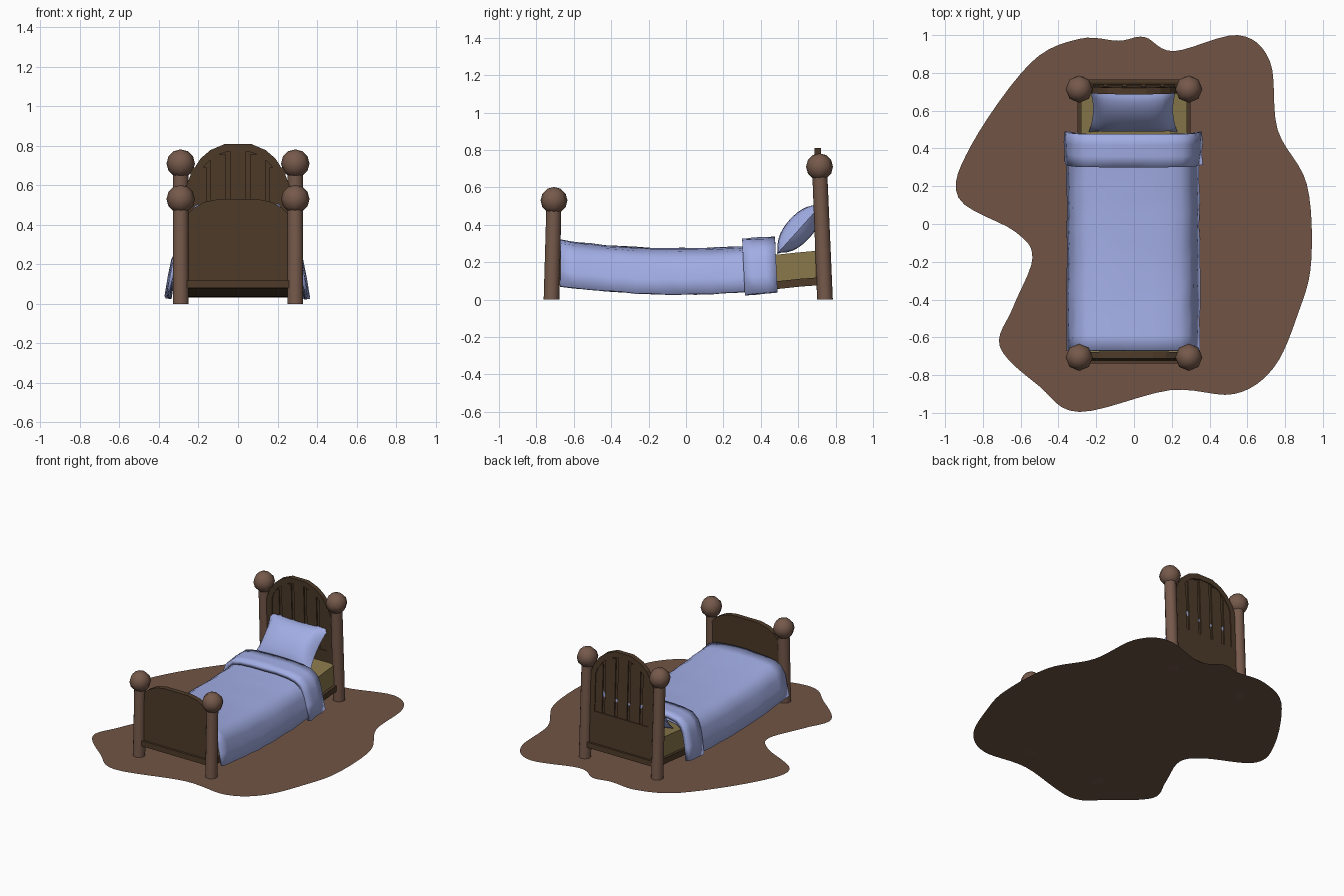
import bpy, bmesh, math, random
from mathutils import Vector

if "Cube" in bpy.data.objects:
    bpy.data.objects.remove(bpy.data.objects["Cube"])
random.seed(4)

def material(name, rgb):
    m = bpy.data.materials.new(name)
    m.diffuse_color = (*rgb, 1)
    m.use_nodes = True
    m.node_tree.nodes["Principled BSDF"].inputs["Base Color"].default_value = m.diffuse_color
    return m

WOOD = material("post_wood", (.18, .10, .07))
DARK = material("dark_wood", (.075, .043, .022))
RUG = material("rug_brown", (.165, .09, .06))
CLOTH = material("blue_cloth", (.36, .42, .78))
TAN = material("mattress_tan", (.25, .19, .07))

def finish(name, bm, mat, smooth=None, recalc=True):
    if recalc:
        bmesh.ops.recalc_face_normals(bm, faces=bm.faces)
    me = bpy.data.meshes.new(name)
    bm.to_mesh(me)
    bm.free()
    ob = bpy.data.objects.new(name, me)
    bpy.context.collection.objects.link(ob)
    me.materials.append(mat)
    if smooth:
        bpy.ops.object.select_all(action='DESELECT')
        ob.select_set(True)
        bpy.context.view_layer.objects.active = ob
        bpy.ops.object.shade_smooth_by_angle(angle=math.radians(smooth))
    return ob

def board(name, outline, y, half, slope):
    """Extrude an x-z outline along y and lean it by slope."""
    bm = bmesh.new()
    f = bm.faces.new([bm.verts.new((x, y - half + slope * z, z)) for x, z in outline])
    r = bmesh.ops.extrude_face_region(bm, geom=[f])
    for v in r['geom']:
        if isinstance(v, bmesh.types.BMVert):
            v.co.y += 2 * half
    return finish(name, bm, DARK)

def rect(x0, x1, z0, z1):
    return [(x0, z0), (x1, z0), (x1, z1), (x0, z1)]

def mirrored(half):
    return [(-x, z) for x, z in half] + [(x, z) for x, z in reversed(half)]

def sag(y):
    return -.045 * max(0, 1 - (y / .68) ** 2)

# Rug with a wavy smooth outline
pts = [(.055, .99), (.21, .915), (.55, 1), (.72, .86), (.76, .5), (.915, .21), (.938, -.2),
       (.87, -.47), (.74, -.76), (.53, -.9), (.19, -.88), (-.29, -.995), (-.5, -.86),
       (-.71, -.65), (-.64, -.44), (-.538, -.18), (-.63, -.04), (-.93, .14), (-.86, .42),
       (-.55, .85), (-.29, .98), (-.08, .97)]
P = [Vector((x, y, 0)) for x, y in pts]
bm = bmesh.new()
ring = []
for i in range(len(P)):
    a, b, c, d = (P[(i + k) % len(P)] for k in (-1, 0, 1, 2))
    for s in range(6):
        t = s / 6
        ring.append(bm.verts.new(.5 * (2 * b + (c - a) * t + (2*a - 5*b + 4*c - d) * t**2
                                       + (3*b - a - 3*c + d) * t**3)))
f = bm.faces.new(ring)
f.normal_update()
if f.normal.z < 0:
    f.normal_flip()
finish("rug", bm, RUG, recalc=False)

# Leaning posts with ball finials
def post(name, x, y0, slope, h):
    bm = bmesh.new()
    r = bmesh.ops.create_cone(bm, cap_ends=True, segments=10, radius1=.042, radius2=.04, depth=h)
    for v in r['verts']:
        v.co.z += h / 2
        v.co += Vector((x, y0 + slope * v.co.z, 0))
    finish(name, bm, WOOD, 40)
    bm = bmesh.new()
    r = bmesh.ops.create_uvsphere(bm, u_segments=8, v_segments=6, radius=.072)
    bmesh.ops.translate(bm, verts=r['verts'], vec=(x, y0 + slope * h, h))
    finish(name + "_ball", bm, WOOD, 60)

FOOT, FS, HEAD, HS = -.719, .025, .743, -.041
for side, x in (("left", -.29), ("right", .29)):
    post("foot_post_" + side, x, FOOT, FS, .53)
    post("head_post_" + side, x, HEAD, HS, .71)

# Footboard
board("footboard", mirrored([(.27, .09), (.27, .44), (.225, .485), (.17, .515), (.1, .53)]),
      FOOT + .012, .018, FS)
board("footboard_rail", rect(-.27, .27, .08, .118), FOOT + .008, .03, FS)

# Headboard: lower panel, arched frame, backing and slats
outer = [(.26, .6), (.235, .665), (.19, .735), (.14, .778), (.065, .81)]
inner = [(.215, .34), (.215, .61), (.2, .655), (.16, .71), (.11, .752), (.05, .772)]
hy = HEAD - .006
board("headboard_frame", mirrored([(.27, .34)] + outer) + list(reversed(mirrored(inner))),
      hy, .0175, HS)
board("headboard_lower", rect(-.27, .27, .09, .345), hy, .0175, HS)
board("headboard_backing", mirrored([(x * 1.02, z + .005) for x, z in inner]), hy, .004, HS)
board("headboard_rail", rect(-.27, .27, .08, .118), HEAD, .026, HS)
for i, top in enumerate((.69, .755, .775, .755, .69)):
    x = (i - 2) * .1
    board(f"headboard_slat_{i}", rect(x - .04, x + .04, .34, top), hy, .012, HS)

# Sagging mattress and bed frame
def sagging_box(name, hx, y0, y1, z0, z1, mat):
    bm = bmesh.new()
    rows = []
    for i in range(13):
        y = y0 + (y1 - y0) * i / 12
        rows.append([bm.verts.new((x, y, z + sag(y))) for x, z in rect(-hx, hx, z0, z1)])
    for a, b in zip(rows, rows[1:]):
        for k in range(4):
            bm.faces.new((a[k], a[(k+1) % 4], b[(k+1) % 4], b[k]))
    bm.faces.new(rows[0])
    bm.faces.new(rows[-1])
    finish(name, bm, mat, 30)

sagging_box("mattress", .28, -.69, .71, .11, .262, TAN)
sagging_box("bed_frame", .3, -.70, .73, .078, .12, DARK)

# Draped blanket and its turned-over end
HALF = [(0, 0), (.1, -.002), (.19, -.008), (.255, -.02), (.3, -.048), (.325, -.095),
        (.342, -.165), (.358, -.245)]
def drape(name, y0, y1, n, lift, widen, deepen, skew, thick):
    section = [(-x, z) for x, z in reversed(HALF[1:])] + HALF
    bm = bmesh.new()
    rows = []
    for i in range(n + 1):
        y = y0 + (y1 - y0) * i / n
        rows.append([bm.verts.new((x * widen + random.uniform(-.004, .004) - .004,
                                   y - skew * z,
                                   .32 + lift + sag(y) + z * deepen + random.uniform(-.003, .003)))
                     for x, z in section])
    for a, b in zip(rows, rows[1:]):
        for k in range(len(section) - 1):
            bm.faces.new((a[k], a[k+1], b[k+1], b[k]))
    ob = finish(name, bm, CLOTH, 50, recalc=False)
    so = ob.modifiers.new("thickness", 'SOLIDIFY')
    so.thickness, so.offset = thick, -1
    return ob

drape("blanket", -.67, .46, 14, 0, .985, 1, -.01, .015)
drape("blanket_fold", .30, .475, 3, .042, 1.02, 1.22, .06, .03)

# Leaning pillow with pinched corners
bm = bmesh.new()
N, ang = 12, math.radians(48)
for sgn in (1, -1):
    g = []
    for i in range(N + 1):
        row = []
        for j in range(N + 1):
            u, v = 2 * i / N - 1, 2 * j / N - 1
            x = .235 * u * (1 - .1 * (1 - v * v) * u * u)
            l = .18 * v * (1 - .12 * (1 - u * u) * v * v)
            h = sgn * .072 * ((1 - u**4) * (1 - v**2)) ** .65
            row.append(bm.verts.new((x - .005, .607 + l * math.cos(ang) - h * math.sin(ang),
                                     .378 + l * math.sin(ang) + h * math.cos(ang))))
        g.append(row)
    for i in range(N):
        for j in range(N):
            bm.faces.new((g[i][j], g[i+1][j], g[i+1][j+1], g[i][j+1]))
bmesh.ops.remove_doubles(bm, verts=bm.verts, dist=1e-5)
finish("pillow", bm, CLOTH, 60)
